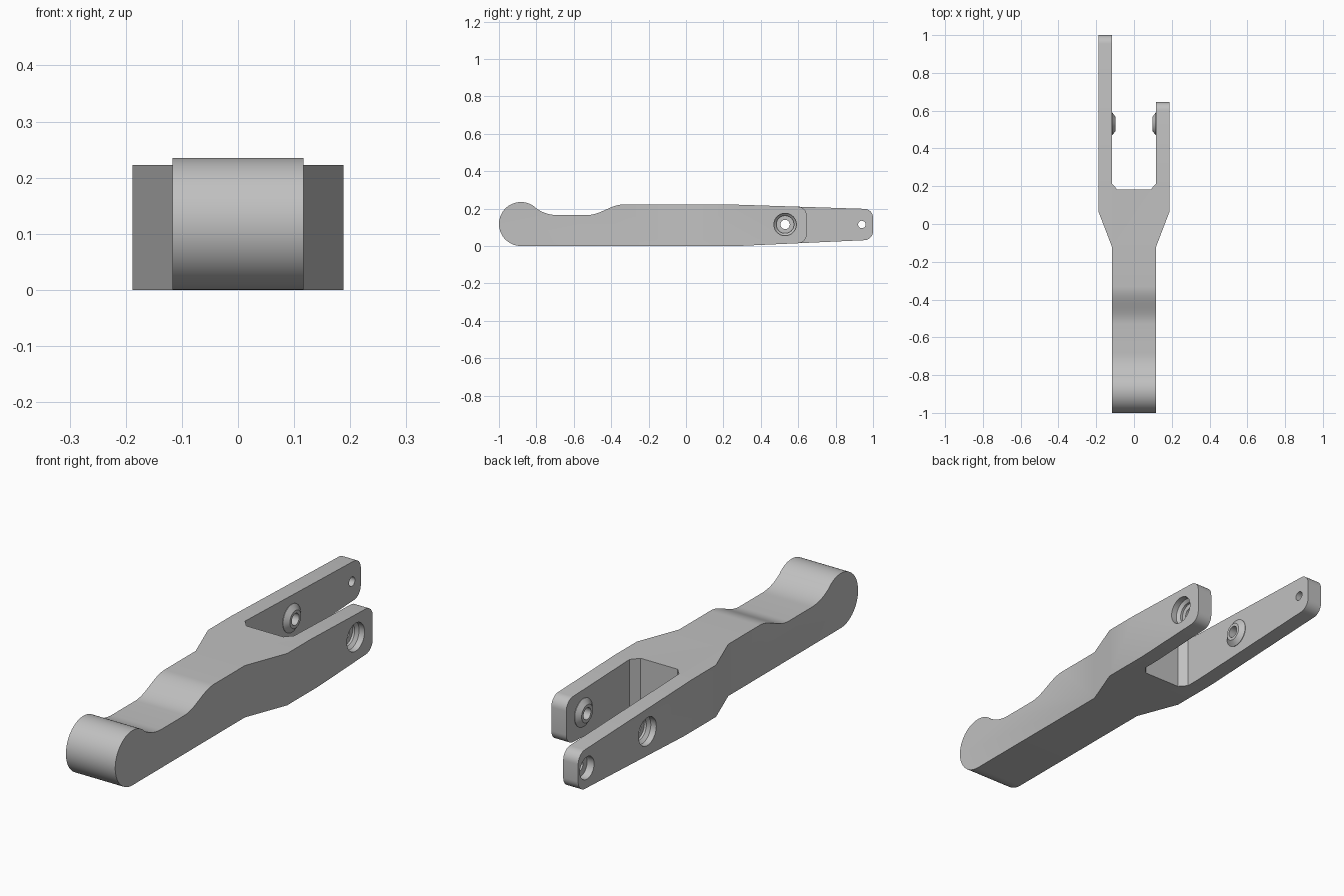
import bpy, bmesh
from math import sin, cos, pi, radians
from mathutils import Vector

cube = bpy.data.objects.get("Cube")
if cube:
    bpy.data.objects.remove(cube, do_unlink=True)

grey = bpy.data.materials.new("plain grey")
grey.use_nodes = True
colour = (0.53, 0.53, 0.53, 1)
grey.diffuse_color = colour
grey.node_tree.nodes["Principled BSDF"].inputs["Base Color"].default_value = colour


def make_object(name, bm):
    bmesh.ops.recalc_face_normals(bm, faces=bm.faces)
    mesh = bpy.data.meshes.new(name)
    bm.to_mesh(mesh)
    bm.free()
    mesh.materials.append(grey)
    obj = bpy.data.objects.new(name, mesh)
    bpy.context.collection.objects.link(obj)
    return obj


def prism(name, points, shift):
    """Extrude a flat outline along a vector."""
    bm = bmesh.new()
    face = bm.faces.new([bm.verts.new(p) for p in points])
    new = bmesh.ops.extrude_face_region(bm, geom=[face])["geom"]
    bmesh.ops.translate(bm, vec=Vector(shift),
                        verts=[v for v in new if isinstance(v, bmesh.types.BMVert)])
    return make_object(name, bm)


def lathe(name, profile, side, y, steps=40):
    """Closed solid turned about the x direction from (x, radius) pairs."""
    bm = bmesh.new()
    rings = [[bm.verts.new((side * x, y + r * cos(2 * pi * i / steps),
                            HOLE_Z + r * sin(2 * pi * i / steps)))
              for i in range(steps)] for x, r in profile]
    for a, b in zip(rings, rings[1:]):
        for i in range(steps):
            j = (i + 1) % steps
            bm.faces.new((a[i], a[j], b[j], b[i]))
    bm.faces.new(rings[0])
    bm.faces.new(rings[-1])
    return make_object(name, bm)


def boolean(target, tool, operation):
    mod = target.modifiers.new(operation, 'BOOLEAN')
    mod.operation = operation
    mod.solver = 'EXACT'
    mod.object = tool
    bpy.context.view_layer.objects.active = target
    bpy.ops.object.modifier_apply(modifier=mod.name)
    bpy.data.objects.remove(tool, do_unlink=True)


HOLE_Z = 0.115
PIVOT_Y = 0.53
LONG_END, SHORT_END = 1.0, 0.645
HALF_GRIP, HALF_FORK = 0.117, 0.188

# Side outline: round nose, finger dip, straight back, tapered fork
R = 0.1175
NOSE_Y = -1 + R
side = [(NOSE_Y + R * cos(a), R + R * sin(a))
        for a in (radians(270 - 219 * i / 36) for i in range(37))]
side += [(-0.686 + 0.2 * cos(a), 0.365 + 0.2 * sin(a))
         for a in (radians(231 + 39 * i / 10) for i in range(1, 11))]
side += [(-0.53 + 0.2 * t, 0.165 + 0.0575 * (1 - cos(pi * t)) / 2)
         for t in (i / 16 for i in range(17))]
side += [(0.22, 0.2225), (LONG_END, 0.197), (LONG_END, 0.033), (0.28, 0)]
lever = prism("lever_body", [(-0.3, y, z) for y, z in side], (0.6, 0, 0))

# Plan outline: narrow grip widening to a fork with unequal arms
plan = [(-HALF_GRIP, -1.1), (HALF_GRIP, -1.1), (HALF_GRIP, -0.12),
        (HALF_FORK, 0.065), (HALF_FORK, SHORT_END), (0.117, SHORT_END),
        (0.117, 0.215), (0.088, 0.182), (-0.088, 0.182), (-0.117, 0.215),
        (-0.117, 1.1), (-HALF_FORK, 1.1), (-HALF_FORK, 0.065),
        (-HALF_GRIP, -0.12)]
boolean(lever, prism("plan_cutter", [(x, y, -0.1) for x, y in plan], (0, 0, 0.5)),
        'INTERSECT')

# Rounded corners at the arm tips
bm = bmesh.new()
bm.from_mesh(lever.data)
tips = [e for e in bm.edges
        if any(all(abs(v.co.y - end) < 0.001 for v in e.verts)
               for end in (LONG_END, SHORT_END))
        and abs(e.verts[0].co.z - e.verts[1].co.z) < 0.001]
bmesh.ops.bevel(bm, geom=tips, offset=0.045, segments=8, profile=0.5,
                affect='EDGES')
bm.to_mesh(lever.data)
bm.free()

# Pivot bosses inside the fork, with stepped bores from outside
boss = [(0.14, 0.06), (0.115, 0.06), (0.098, 0.038)]
bore = [(0.22, 0.06), (0.162, 0.06), (0.15, 0.047), (0.14, 0.047),
        (0.14, 0.025), (0.05, 0.025)]
for s in (-1, 1):
    boolean(lever, lathe("boss", boss, s, PIVOT_Y), 'UNION')
for s in (-1, 1):
    boolean(lever, lathe("bore_cutter", bore, s, PIVOT_Y), 'DIFFERENCE')

# Counterbored hole at the tip of the long arm
tip_bore = [(0.22, 0.048), (0.155, 0.048), (0.155, 0.02), (0.05, 0.02)]
boolean(lever, lathe("tip_cutter", tip_bore, -1, 0.94), 'DIFFERENCE')

# Smooth curves, sharp edges
bpy.ops.object.select_all(action='DESELECT')
lever.select_set(True)
bpy.context.view_layer.objects.active = lever
bpy.ops.object.shade_smooth_by_angle(angle=radians(25))
